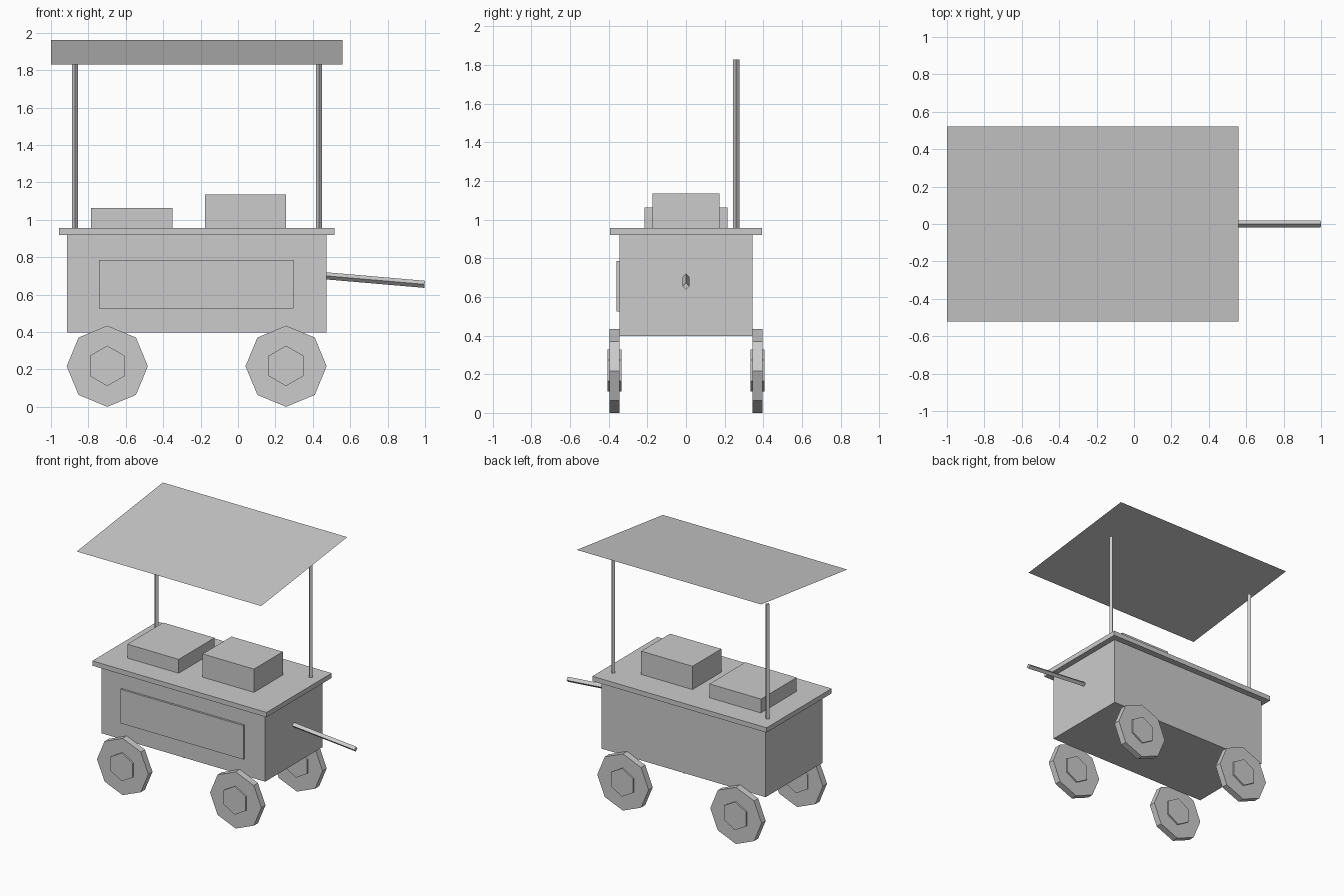
import bpy
from math import pi
from mathutils import Vector

default_cube = bpy.data.objects.get("Cube")
if default_cube:
    bpy.data.objects.remove(default_cube, do_unlink=True)

grey = bpy.data.materials.new("plain_grey")
grey.use_nodes = True
colour = (0.6, 0.6, 0.6, 1.0)
grey.diffuse_color = colour
grey.node_tree.nodes["Principled BSDF"].inputs["Base Color"].default_value = colour


def finish(name):
    obj = bpy.context.object
    obj.name = name
    obj.data.materials.append(grey)
    return obj


def box(name, low, high):
    """Box between two opposite corners."""
    low, high = Vector(low), Vector(high)
    bpy.ops.mesh.primitive_cube_add(size=1, location=(low + high) / 2)
    obj = finish(name)
    obj.data.transform(Matrix_scale(high - low))
    return obj


def Matrix_scale(size):
    from mathutils import Matrix
    return Matrix.Diagonal((*size, 1))


def disc(name, centre, radius, depth, sides):
    """Flat-sided disc with its axis along y and a corner at the top."""
    bpy.ops.mesh.primitive_cylinder_add(vertices=sides, radius=radius, depth=depth,
                                        location=centre, rotation=(pi / 2, 0, 0))
    return finish(name)


def rod(name, start, end, radius):
    """Four-sided rod set on edge between two points."""
    start, end = Vector(start), Vector(end)
    axis = end - start
    bpy.ops.mesh.primitive_cylinder_add(vertices=4, radius=radius, depth=axis.length,
                                        location=(start + end) / 2)
    obj = finish(name)
    obj.rotation_euler = axis.to_track_quat('Z', 'Y').to_euler()
    return obj


# Cart body, counter and front panel
box("cart_body", (-0.915, -0.345, 0.397), (0.472, 0.345, 0.92))
box("counter_top", (-0.957, -0.393, 0.92), (0.517, 0.393, 0.957))
box("front_panel", (-0.742, -0.36, 0.525), (0.298, -0.34, 0.785))

# Boxes standing on the counter
box("low_box", (-0.785, -0.216, 0.957), (-0.35, 0.216, 1.063))
box("tall_box", (-0.177, -0.174, 0.957), (0.257, 0.174, 1.135))

# Wheels with hubs
for x, side in ((-0.699, "right"), (0.257, "left")):
    for y, end in ((-0.37, "front"), (0.37, "back")):
        disc(f"{end}_{side}_wheel", (x, y, 0.217), 0.217, 0.05, 8)
        disc(f"{end}_{side}_hub", (x, y, 0.219), 0.108, 0.074, 6)

# Canopy poles along the back
for x, side in ((-0.872, "right"), (0.433, "left")):
    rod(f"{side}_pole", (x, 0.26, 0.957), (x, 0.26, 1.83), 0.0165)

# Thin canopy sheet, sloping down to the front
sheet = bpy.data.meshes.new("canopy")
sheet.from_pydata([(-1, -0.52, 1.83), (0.56, -0.52, 1.83), (0.56, 0.52, 1.96), (-1, 0.52, 1.96)],
                  [], [(0, 1, 2, 3)])
canopy = bpy.data.objects.new("canopy", sheet)
bpy.context.collection.objects.link(canopy)
sheet.materials.append(grey)

# Push handle
rod("push_handle", (0.44, 0, 0.703), (0.998, 0, 0.655), 0.019)
